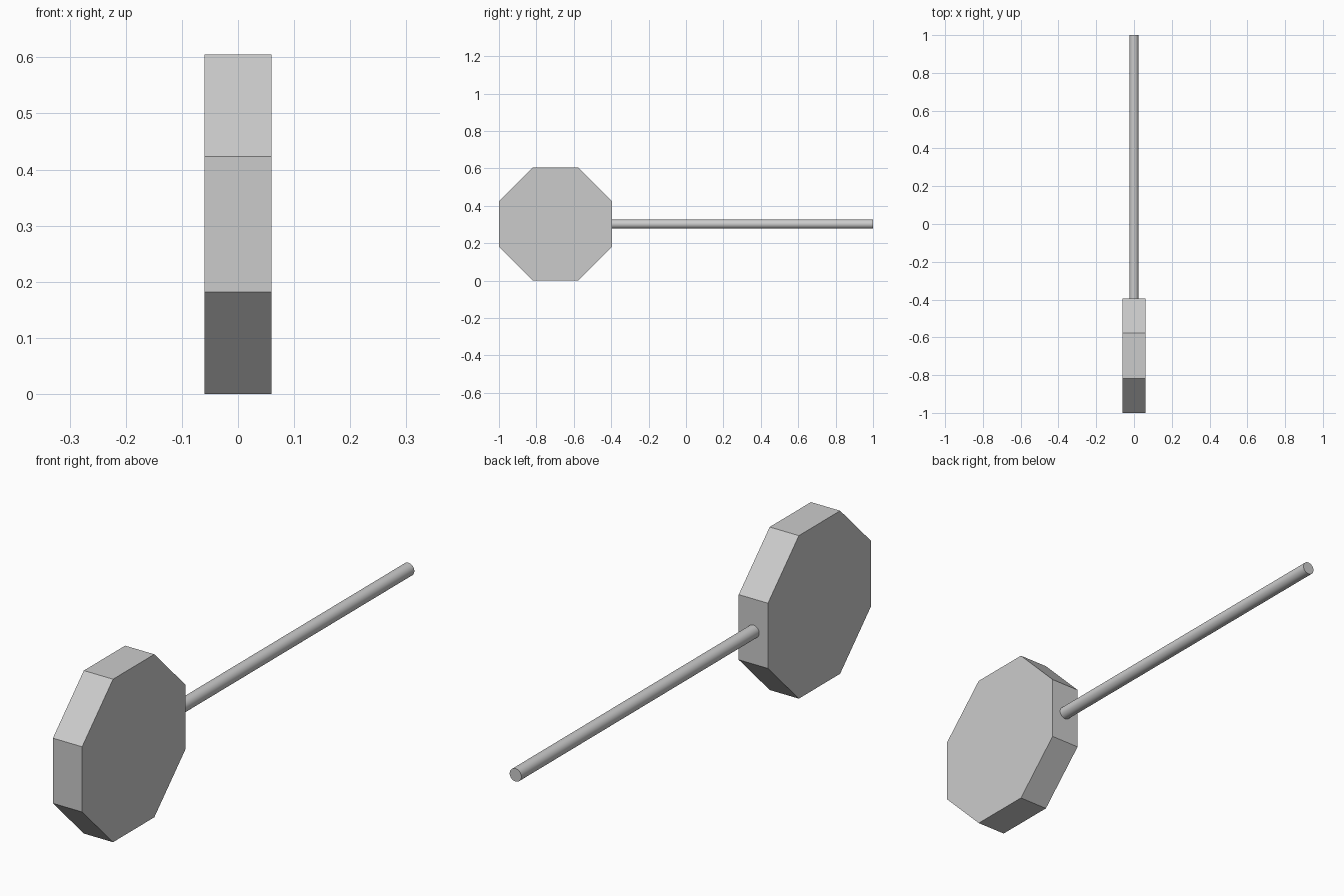
import bpy, bmesh, math

if "Cube" in bpy.data.objects:
    bpy.data.objects.remove(bpy.data.objects["Cube"])

R = 0.3025        # half width of the octagon
FLAT = 0.121      # half length of its flat edges
THICK = 0.12
CY, CZ = -1 + R, R

# Octagonal sign panel: profile in the YZ plane, extruded along x
quarter = [(R, -FLAT), (R, FLAT)]
profile = []
for k in range(4):
    c, s = round(math.cos(k * math.pi / 2)), round(math.sin(k * math.pi / 2))
    profile += [(y * c - z * s, y * s + z * c) for y, z in quarter]

bm = bmesh.new()
face = bm.faces.new([bm.verts.new((-THICK / 2, CY + y, CZ + z)) for y, z in profile])
ext = bmesh.ops.extrude_face_region(bm, geom=[face])
bmesh.ops.translate(bm, vec=(THICK, 0, 0),
                    verts=[g for g in ext["geom"] if isinstance(g, bmesh.types.BMVert)])
bmesh.ops.recalc_face_normals(bm, faces=bm.faces)
mesh = bpy.data.meshes.new("sign_panel")
bm.to_mesh(mesh)
bm.free()
bpy.context.collection.objects.link(bpy.data.objects.new("sign_panel", mesh))

# Round pole running back from the panel's rear edge
start, end = CY + R, 1.0
bpy.ops.mesh.primitive_cylinder_add(vertices=32, radius=0.024, depth=end - start,
                                    location=(0, (start + end) / 2, CZ),
                                    rotation=(math.pi / 2, 0, 0))
pole = bpy.context.object
pole.name = "pole"
bpy.ops.object.shade_smooth_by_angle(angle=math.radians(30))
